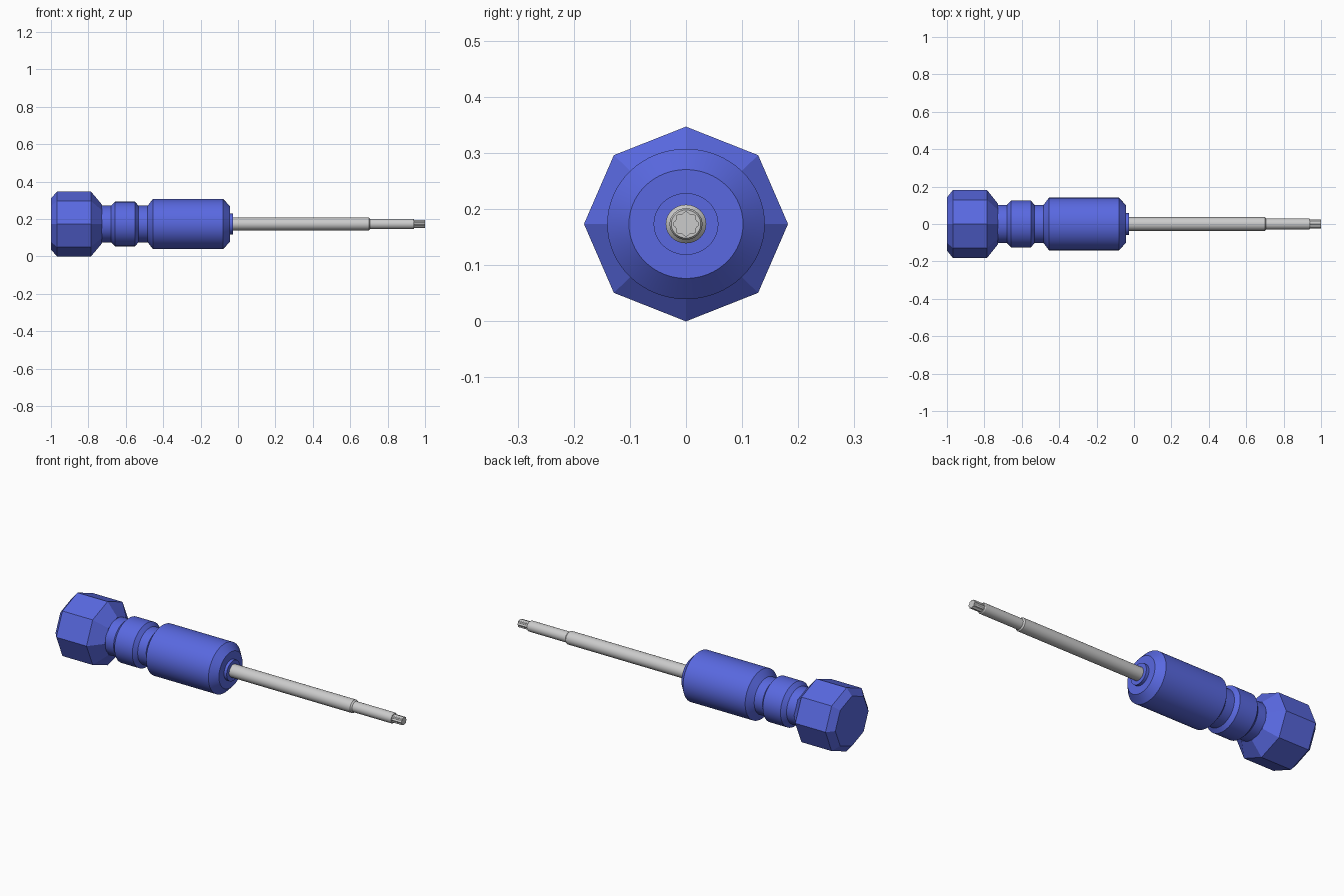
import bpy, bmesh
from math import cos, sin, pi, radians

if "Cube" in bpy.data.objects:
    bpy.data.objects.remove(bpy.data.objects["Cube"])

CZ = 0.1735      # axis height
WIDE = 1.048     # sections are slightly wider than tall

blue = bpy.data.materials.new("blue_plastic")
blue.diffuse_color = (0.1, 0.14, 0.75, 1)
blue.use_nodes = True
blue.node_tree.nodes["Principled BSDF"].inputs["Base Color"].default_value = blue.diffuse_color


def loft(name, profile, sides, mat=None, smooth=True, star=0.0, lobes=8):
    """Sweep (x, radius) stations along the X axis and cap both ends."""
    bm = bmesh.new()
    rings = []
    for x, r in profile:
        ring = []
        for i in range(sides):
            a = 2 * pi * i / sides
            rr = r * (1 + star * cos(lobes * a))
            ring.append(bm.verts.new((x, WIDE * rr * cos(a), CZ + rr * sin(a))))
        rings.append(ring)
    for a, b in zip(rings, rings[1:]):
        for i in range(sides):
            j = (i + 1) % sides
            bm.faces.new((a[i], a[j], b[j], b[i]))
    bm.faces.new(rings[0])
    bm.faces.new(rings[-1])
    bmesh.ops.recalc_face_normals(bm, faces=bm.faces)
    me = bpy.data.meshes.new(name)
    bm.to_mesh(me)
    bm.free()
    ob = bpy.data.objects.new(name, me)
    bpy.context.collection.objects.link(ob)
    if mat:
        me.materials.append(mat)
    if smooth:
        bpy.ops.object.select_all(action='DESELECT')
        ob.select_set(True)
        bpy.context.view_layer.objects.active = ob
        bpy.ops.object.shade_smooth_by_angle(angle=radians(25))
    return ob


# Octagonal end cap with flat facets
loft("end_cap", [(-1, 0.136), (-0.968, CZ), (-0.786, CZ), (-0.727, 0.103)],
     8, blue, smooth=False)

# Round handle: neck, middle ring, neck, main grip, front collar
loft("handle", [(-0.73, 0.098), (-0.678, 0.098), (-0.657, 0.119), (-0.55, 0.119),
                (-0.533, 0.098), (-0.483, 0.098), (-0.455, 0.134), (-0.08, 0.134),
                (-0.044, 0.097), (-0.044, 0.055), (-0.028, 0.055)], 64, blue)

# Stepped metal shaft
loft("shaft", [(-0.03, 0.0345), (0.7, 0.0345), (0.707, 0.028),
               (0.936, 0.028), (0.941, 0.025)], 32)

# Star-shaped driver tip
loft("star_tip", [(0.938, 0.0205), (1.0, 0.0205)], 64, star=0.09)
